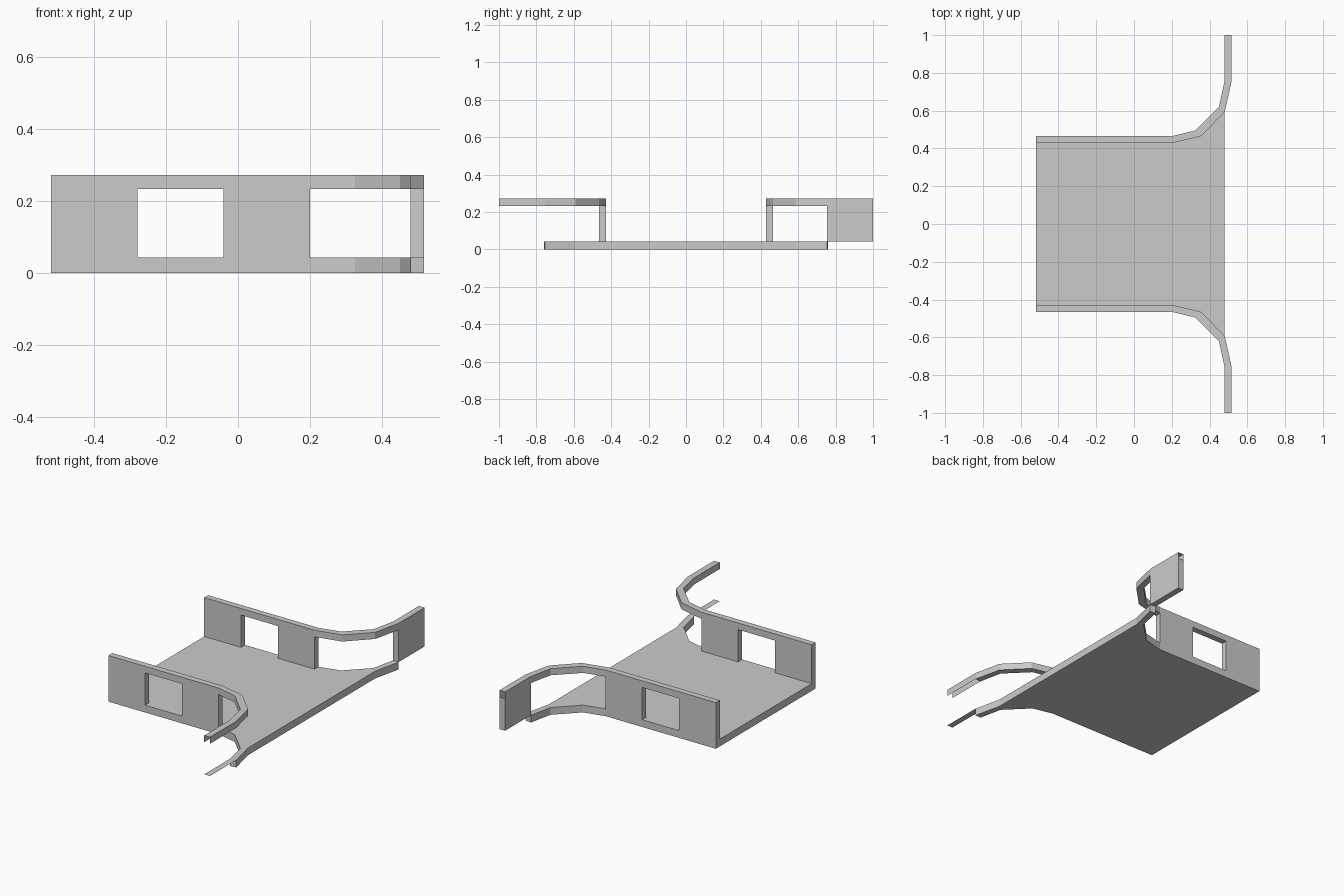
import bpy, bmesh

if "Cube" in bpy.data.objects:
    bpy.data.objects.remove(bpy.data.objects["Cube"])

# Plan outlines of one side wall, from the closed end to the flared tip
OUTER = [(-.52, .465), (-.28, .465), (-.04, .465), (.2, .465),
         (.325, .495), (.45, .62), (.48, .76), (.48, 1)]
INNER = [(-.52, .428), (-.28, .428), (-.04, .428), (.2, .428),
         (.355, .465), (.48, .592), (.517, .755), (.517, 1)]
Z = [0, .043, .233, .272]          # sill, window and rail levels
LAST = len(OUTER) - 2              # index of the flared end panel


def finish(name, bm):
    bmesh.ops.remove_doubles(bm, verts=bm.verts, dist=1e-5)
    bmesh.ops.recalc_face_normals(bm, faces=bm.faces)
    me = bpy.data.meshes.new(name)
    bm.to_mesh(me)
    bm.free()
    ob = bpy.data.objects.new(name, me)
    bpy.context.collection.objects.link(ob)


def add_face(bm, pts):
    bm.faces.new([bm.verts.new(p) for p in pts])


def wall(name, side, end_panel):
    bm = bmesh.new()
    # Solid cells as (bay, level): sill, piers, top rail
    cells = {(i, 0) for i in range(LAST)} | {(0, 1), (2, 1)}
    cells |= {(i, 2) for i in range(LAST + 1)}
    if end_panel:
        cells.add((LAST, 1))

    def o(i, k):
        return (OUTER[i][0], side * OUTER[i][1], Z[k])

    def n(i, k):
        return (INNER[i][0], side * INNER[i][1], Z[k])

    for i, k in cells:
        add_face(bm, [o(i, k), o(i + 1, k), o(i + 1, k + 1), o(i, k + 1)])
        if k > 0 or i == LAST - 1:      # elsewhere the floor meets the sill
            add_face(bm, [n(i, k), n(i, k + 1), n(i + 1, k + 1), n(i + 1, k)])
        for dk, z in ((-1, k), (1, k + 1)):
            open_rail = dk == -1 and (i, k) == (LAST, 2)
            if (i, k + dk) not in cells and not open_rail:
                add_face(bm, [o(i, z), n(i, z), n(i + 1, z), o(i + 1, z)])
        for di, s in ((-1, i), (1, i + 1)):
            open_tip = di == 1 and (i, k) == (LAST, 2)
            if (i + di, k) not in cells and not open_tip:
                add_face(bm, [o(s, k), n(s, k), n(s, k + 1), o(s, k + 1)])
    # Thin sheet left under the open tip
    if not end_panel:
        i = LAST
        add_face(bm, [o(i, 1), o(i + 1, 1), n(i + 1, 1), n(i, 1)])
    finish(name, bm)


wall("back_wall", 1, True)
wall("front_wall", -1, False)

# Floor slab fitted between the inner wall lines
edge = [INNER[i] for i in (0, 1, 2, 3, 4, 5)]
bm = bmesh.new()
for (xa, ya), (xb, yb) in zip(edge, edge[1:]):
    for z in Z[:2]:
        add_face(bm, [(xa, -ya, z), (xb, -yb, z), (xb, yb, z), (xa, ya, z)])
for x, y in (edge[0], edge[-1]):
    add_face(bm, [(x, -y, Z[0]), (x, y, Z[0]), (x, y, Z[1]), (x, -y, Z[1])])
finish("floor", bm)
